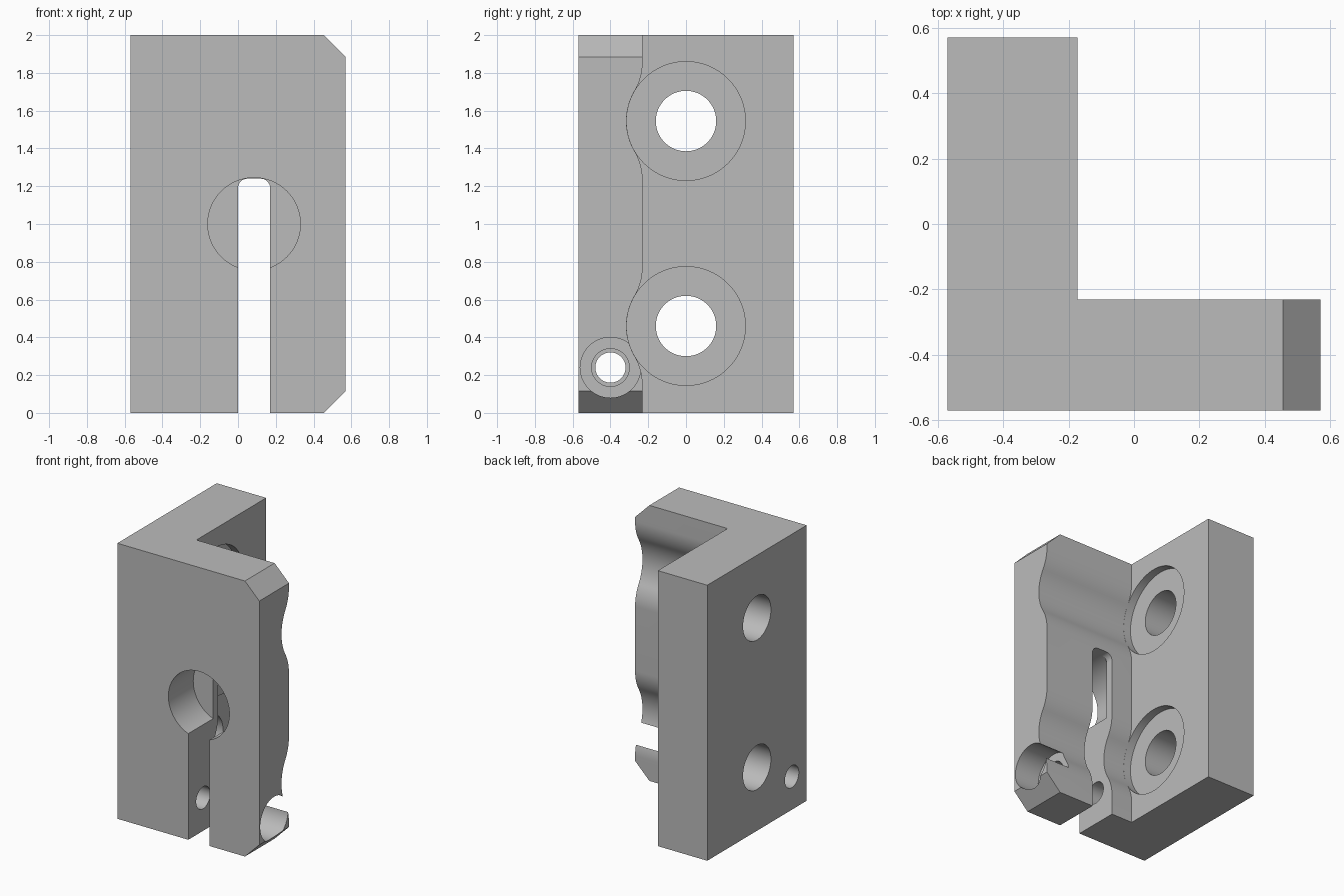
import bpy, bmesh, math

if "Cube" in bpy.data.objects:
    bpy.data.objects.remove(bpy.data.objects["Cube"], do_unlink=True)

grey = bpy.data.materials.new("plain grey")
grey.use_nodes = True
colour = (0.5, 0.5, 0.5, 1)
grey.diffuse_color = colour
for node in grey.node_tree.nodes:
    if node.type == "BSDF_PRINCIPLED":
        node.inputs["Base Color"].default_value = colour


def prism(name, points, axis, lo, hi):
    """Extrude an outline along x (outline in y, z) or y (outline in x, z)."""
    place = (lambda p, d: (d, p[0], p[1])) if axis == "x" else (lambda p, d: (p[0], d, p[1]))
    bm = bmesh.new()
    face = bm.faces.new([bm.verts.new(place(p, lo)) for p in points])
    moved = bmesh.ops.extrude_face_region(bm, geom=[face])["geom"]
    shift = place((0, 0), hi - lo)
    bmesh.ops.translate(bm, vec=shift, verts=[v for v in moved if isinstance(v, bmesh.types.BMVert)])
    bmesh.ops.recalc_face_normals(bm, faces=bm.faces)
    mesh = bpy.data.meshes.new(name)
    bm.to_mesh(mesh)
    bm.free()
    mesh.materials.append(grey)
    obj = bpy.data.objects.new(name, mesh)
    bpy.context.collection.objects.link(obj)
    return obj


def arc(centre, radius, start, end, steps):
    angles = [math.radians(start + (end - start) * i / steps) for i in range(steps + 1)]
    return [(centre[0] + radius * math.cos(a), centre[1] + radius * math.sin(a)) for a in angles]


def circle(centre, radius, steps=64):
    return arc(centre, radius, 0, 360, steps)[:-1]


def cut(obj, cutter):
    cutter.hide_render = True
    mod = obj.modifiers.new("cut", "BOOLEAN")
    mod.operation = "DIFFERENCE"
    mod.solver = "EXACT"
    mod.object = cutter
    bpy.context.view_layer.objects.active = obj
    bpy.ops.object.modifier_apply(modifier=mod.name)
    bpy.data.objects.remove(cutter, do_unlink=True)


HALF, CHAMFER = 0.57, 0.115
WALL_X, PLATE_Y = -0.173, -0.23
BOLT_Z = (0.46, 1.545)
BOLT_R = 0.315

# Solid block with the two chamfered corners
bracket = prism("angle_bracket", [
    (-HALF, 0), (HALF - CHAMFER, 0), (HALF, CHAMFER),
    (HALF, 2 - CHAMFER), (HALF - CHAMFER, 2), (-HALF, 2)], "y", -HALF, HALF)

# Inner corner of the L, with two blended hollows along the back of the plate
blend = 0.295
rise = math.sqrt((BOLT_R + blend) ** 2 - (blend - PLATE_Y) ** 2)
tilt = math.degrees(math.atan2(rise, blend - PLATE_Y))
wave = [(PLATE_Y, -0.1)]
for z in BOLT_Z:
    wave += arc((PLATE_Y - blend, z - rise), blend, 0, tilt, 12)
    wave += arc((0, z), BOLT_R, 180 + tilt, 180 - tilt, 20)[1:-1]
    wave += arc((PLATE_Y - blend, z + rise), blend, -tilt, 0, 12)
wave += [(PLATE_Y, 2.1), (0.7, 2.1), (0.7, -0.1)]
cut(bracket, prism("corner_cutter", wave, "x", WALL_X, 0.7))

# Bolt holes with shallow round seats in the side wall
for z in BOLT_Z:
    cut(bracket, prism("seat_cutter", circle((0, z), BOLT_R - 0.0005, 96), "x", -0.233, WALL_X + 0.001))
    cut(bracket, prism("bolt_cutter", circle((0, z), 0.16), "x", -0.7, 0))

# Round pocket in the front, then the open slot with a rounded top
cut(bracket, prism("pocket_cutter", circle((0.085, 1.0), 0.245, 80), "y", -0.7, -0.285))
slot = [(0, -0.1), (0.17, -0.1)]
slot += arc((0.12, 1.19), 0.05, 0, 90, 8) + arc((0.05, 1.19), 0.05, 90, 180, 8)
cut(bracket, prism("slot_cutter", slot, "y", -0.7, 0))

# Clamp screw: narrow bore on the left of the slot, wider bore, then head recess
for radius, lo, hi in ((0.08, -0.7, 0.08), (0.1, 0.07, 0.45), (0.16, 0.37, 0.7)):
    cut(bracket, prism("screw_cutter", circle((-0.4, 0.24), radius), "x", lo, hi))

bpy.ops.object.select_all(action="DESELECT")
bracket.select_set(True)
bpy.context.view_layer.objects.active = bracket
bpy.ops.object.shade_smooth_by_angle(angle=math.radians(30))
